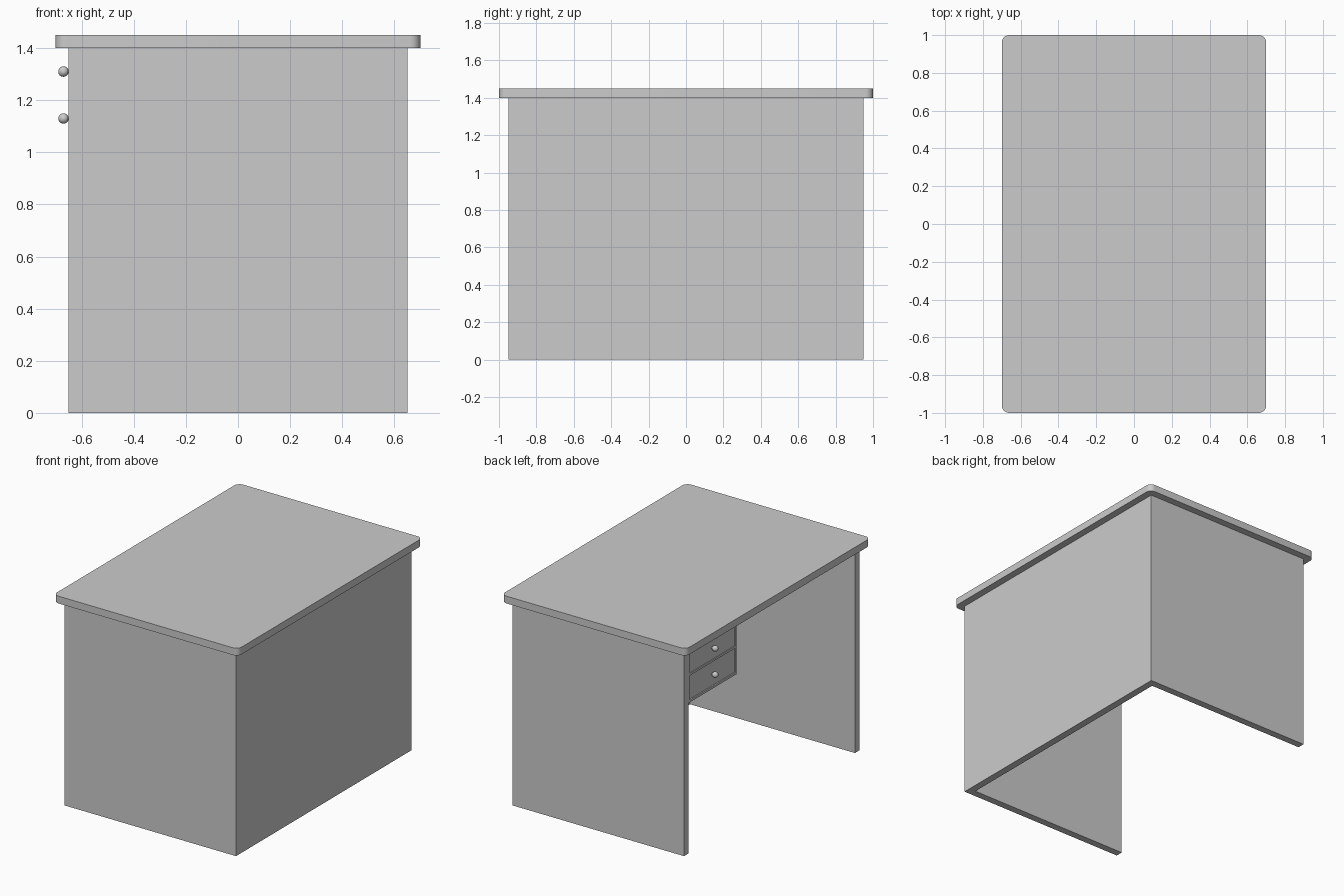
import bpy, bmesh, math

if "Cube" in bpy.data.objects:
    bpy.data.objects.remove(bpy.data.objects["Cube"])


def make_object(name, bm):
    bmesh.ops.recalc_face_normals(bm, faces=bm.faces[:])
    mesh = bpy.data.meshes.new(name)
    bm.to_mesh(mesh)
    bm.free()
    obj = bpy.data.objects.new(name, mesh)
    bpy.context.collection.objects.link(obj)
    return obj


def extrude_outline(name, points, z0, z1):
    bm = bmesh.new()
    face = bm.faces.new([bm.verts.new((x, y, z0)) for x, y in points])
    new = bmesh.ops.extrude_face_region(bm, geom=[face])["geom"]
    verts = [v for v in new if isinstance(v, bmesh.types.BMVert)]
    bmesh.ops.translate(bm, verts=verts, vec=(0, 0, z1 - z0))
    return make_object(name, bm)


def box(name, x0, x1, y0, y1, z0, z1):
    return extrude_outline(name, [(x0, y0), (x1, y0), (x1, y1), (x0, y1)], z0, z1)


def smooth(obj):
    bpy.ops.object.select_all(action="DESELECT")
    obj.select_set(True)
    bpy.context.view_layer.objects.active = obj
    bpy.ops.object.shade_smooth_by_angle(angle=math.radians(35))


# Desk top: slab with rounded corners
R, STEPS = 0.04, 8
outline = []
for i, (sx, sy) in enumerate([(1, 1), (-1, 1), (-1, -1), (1, -1)]):
    for k in range(STEPS + 1):
        a = math.pi / 2 * (i + k / STEPS)
        outline.append((sx * (0.7 - R) + R * math.cos(a), sy * (1 - R) + R * math.sin(a)))
smooth(extrude_outline("desk_top", outline, 1.40, 1.45))

# Side panels and modesty panel as one U-shaped body, open towards -x
T = 0.05
extrude_outline("desk_body", [
    (-0.65, -0.95), (0.65, -0.95), (0.65, 0.95), (-0.65, 0.95),
    (-0.65, 0.95 - T), (0.65 - T, 0.95 - T), (0.65 - T, -0.95 + T), (-0.65, -0.95 + T)], 0, 1.40)

# Drawer cabinet hung under the top: side walls, bottom and divider
Y0, Y1, Z0 = 0.38, 0.90, 1.03
X0, X1, W = -0.65, 0.60, 0.015
box("cabinet_inner_side", X0, X1, Y0, Y0 + W, Z0, 1.40)
box("cabinet_outer_side", X0, X1, Y1 - W, Y1, Z0, 1.40)
box("cabinet_bottom", X0, X1, Y0 + W, Y1 - W, Z0, Z0 + W)
box("cabinet_divider", X0, X1, Y0 + W, Y1 - W, 1.213, 1.228)

# Drawers with turned knobs
profile = [(0.008, 0.0), (0.008, 0.008)] + [
    (0.02 * math.sin(a), 0.025 - 0.02 * math.cos(a))
    for a in (math.radians(d) for d in range(30, 180, 15))]
SEG = 24
for name, zc in (("upper", 1.31), ("lower", 1.13)):
    box(name + "_drawer", X0 + 0.005, X1, Y0 + W, Y1 - W, zc - 0.082, zc + 0.082)
    bm = bmesh.new()
    rings = [[bm.verts.new((X0 + 0.005 - h, 0.64 + r * math.cos(2 * math.pi * j / SEG),
                            zc + r * math.sin(2 * math.pi * j / SEG))) for j in range(SEG)]
             for r, h in profile]
    for lo, hi in zip(rings, rings[1:]):
        for j in range(SEG):
            bm.faces.new((lo[j], lo[(j + 1) % SEG], hi[(j + 1) % SEG], hi[j]))
    bm.faces.new(rings[0])
    bm.faces.new(rings[-1])
    smooth(make_object(name + "_knob", bm))
